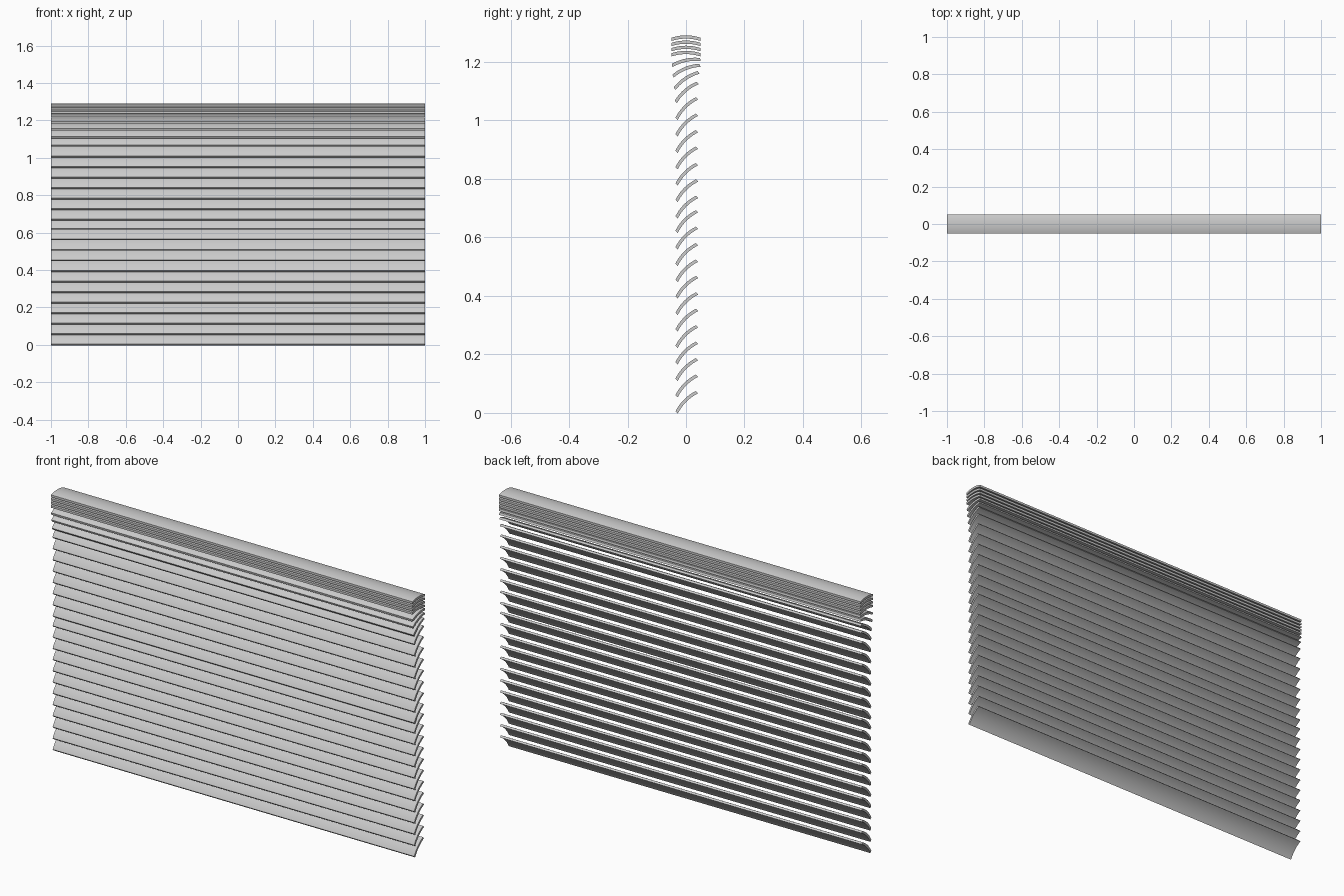
import bpy
import math

cube = bpy.data.objects.get("Cube")
if cube:
    bpy.data.objects.remove(cube, do_unlink=True)

LENGTH, WIDTH, SAG, THICK = 2.0, 0.099, 0.008, 0.011
SEGMENTS = 10
PITCH = 0.0562

# Single painted finish
paint = bpy.data.materials.new("light grey")
paint.use_nodes = True
colour = (0.6, 0.6, 0.6, 1)
paint.diffuse_color = colour
paint.node_tree.nodes["Principled BSDF"].inputs["Base Color"].default_value = colour


def slat_mesh():
    """Curved strip: an arched band extruded along x, with closed ends."""
    radius = (WIDTH ** 2 / 4 + SAG ** 2) / (2 * SAG)
    half = math.asin(WIDTH / 2 / radius)
    top, bottom = [], []
    for i in range(SEGMENTS + 1):
        a = half * (2 * i / SEGMENTS - 1)
        y = radius * math.sin(a)
        z = radius * (math.cos(a) - 1) + (SAG + THICK) / 2
        top.append((y, z))
        bottom.append((y, z - THICK))
    profile = top + bottom[::-1]
    n = len(profile)
    verts = [(x, y, z) for x in (-LENGTH / 2, LENGTH / 2) for y, z in profile]
    faces = [(i, i + n, (i + 1) % n + n, (i + 1) % n) for i in range(n)]
    # End caps as quad strips
    for i in range(SEGMENTS):
        a, b, c, d = i, i + 1, n - 2 - i, n - 1 - i
        faces += [(a, b, c, d), (d + n, c + n, b + n, a + n)]
    mesh = bpy.data.meshes.new("slat")
    mesh.from_pydata(verts, [], faces)
    mesh.materials.append(paint)
    mesh.update()
    return mesh


mesh = slat_mesh()


def add_slat(name, z, tilt):
    obj = bpy.data.objects.new(name, mesh)
    obj.location.z = z
    obj.rotation_euler.x = math.radians(tilt)
    bpy.context.collection.objects.link(obj)
    return obj


# Hanging slats, evenly spaced, with the upper group set slightly lower
for i in range(19):
    shift = 0.007 if i > 11 else 0
    slat = add_slat(f"open_slat_{i + 1}", 0.039 + PITCH * i - shift, 45)

# Slats that gradually close towards the top
for i, (z, tilt) in enumerate([(1.099, 41), (1.140, 34), (1.174, 22), (1.202, 12)]):
    add_slat(f"closing_slat_{i + 1}", z, tilt)

# Flat stacked slats at the top
for i in range(4):
    add_slat(f"stacked_slat_{i + 1}", 1.2285 + 0.0177 * i, 0)

# Smooth curve with crisp edges (mesh is shared by every slat)
bpy.ops.object.select_all(action="DESELECT")
slat.select_set(True)
bpy.context.view_layer.objects.active = slat
bpy.ops.object.shade_smooth_by_angle(angle=math.radians(30))
